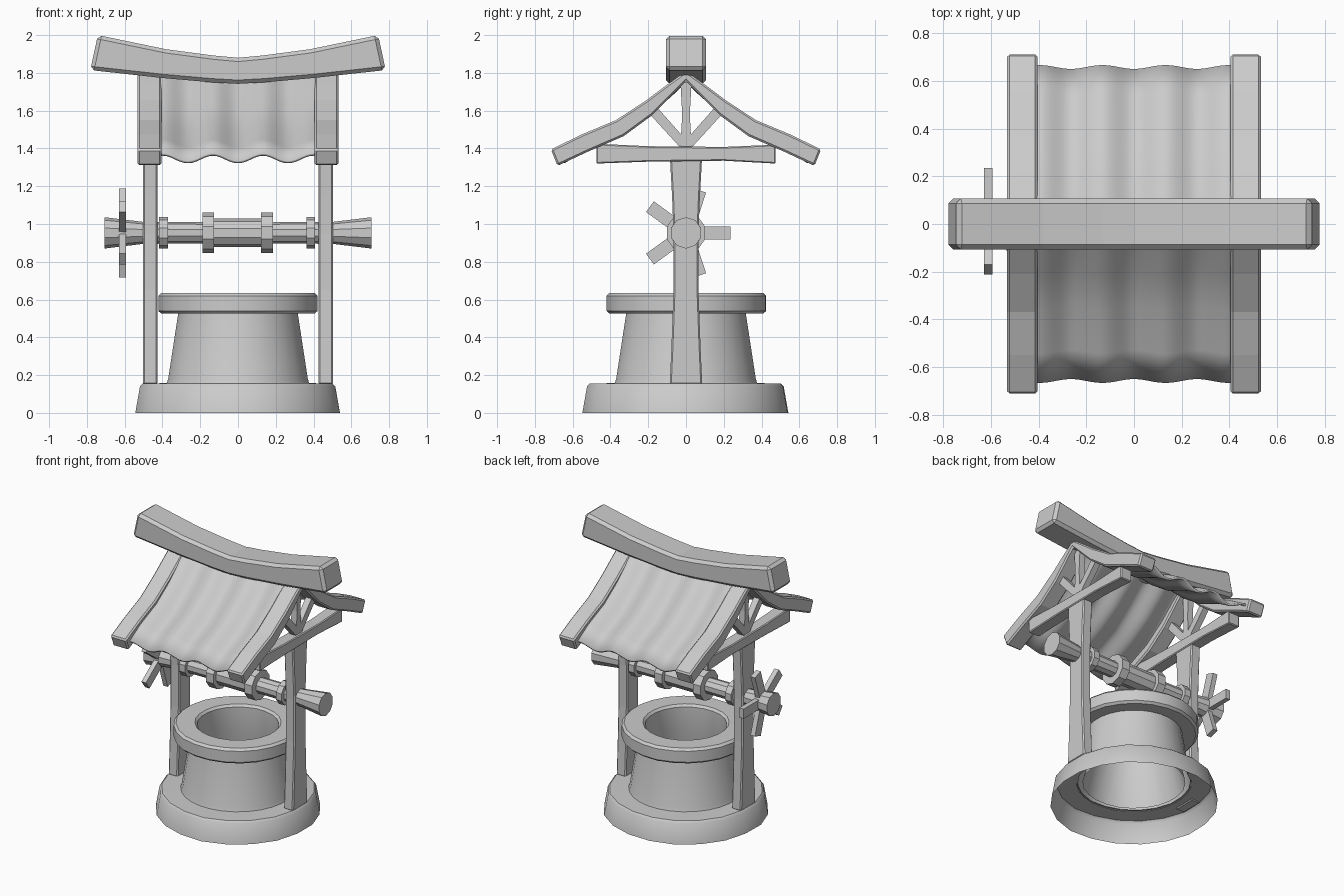
import bpy, bmesh, math, random
from mathutils import Matrix

if "Cube" in bpy.data.objects:
    bpy.data.objects.remove(bpy.data.objects["Cube"])

random.seed(4)


def make(name, verts, faces, bevel=0.0, smooth=False):
    me = bpy.data.meshes.new(name)
    me.from_pydata(verts, [], faces)
    bm = bmesh.new()
    bm.from_mesh(me)
    bmesh.ops.recalc_face_normals(bm, faces=bm.faces)
    bm.to_mesh(me)
    bm.free()
    ob = bpy.data.objects.new(name, me)
    bpy.context.collection.objects.link(ob)
    if bevel:
        m = ob.modifiers.new("edge", 'BEVEL')
        m.width, m.segments, m.limit_method = bevel, 1, 'ANGLE'
        m.angle_limit = math.radians(40)
    if smooth:
        bpy.ops.object.select_all(action='DESELECT')
        ob.select_set(True)
        bpy.context.view_layer.objects.active = ob
        bpy.ops.object.shade_smooth_by_angle(angle=math.radians(35))
    return ob


def lathe(name, profile, n, along_x=False, smooth=False, jitter=0.0, caps=False):
    """Revolve (radius, height) points about z, or about x at axle height."""
    wob = [1 + random.uniform(-jitter, jitter) for _ in range(n)]
    verts, faces = [], []
    for r, h in profile:
        for i in range(n):
            a = 2 * math.pi * (i + 0.5) / n
            c, s = r * wob[i] * math.cos(a), r * wob[i] * math.sin(a)
            verts.append((h, c, AXLE_Z + s) if along_x else (c, s, h))
    for j in range(len(profile) - 1):
        for i in range(n):
            k = (i + 1) % n
            faces.append((j * n + i, j * n + k, (j + 1) * n + k, (j + 1) * n + i))
    if caps:
        last = (len(profile) - 1) * n
        faces += [tuple(range(n)), tuple(range(last, last + n))]
    return make(name, verts, faces, smooth=smooth)


def bar(name, sections, bevel=0.0):
    """Join four-cornered cross-sections into a solid bar."""
    verts = [p for s in sections for p in s]
    faces = [(0, 1, 2, 3), tuple(len(verts) - 4 + i for i in range(4))]
    for j in range(len(sections) - 1):
        for i in range(4):
            k = (i + 1) % 4
            faces.append((4 * j + i, 4 * j + k, 4 * j + 4 + k, 4 * j + 4 + i))
    return make(name, verts, faces, bevel)


def yz_bar(name, pairs, x0, x1, bevel=0.0):
    """Bar whose outline in the yz plane is given as pairs of opposite points."""
    return bar(name, [[(x0, *a), (x1, *a), (x1, *b), (x0, *b)] for a, b in pairs], bevel)


AXLE_Z = 0.953

# Stone base, tapered well wall, and rim with inner shaft
lathe("base", [(.55, 0), (.525, .14), (.51, .155), (.37, .158)], 20, smooth=True, jitter=.012)
lathe("well_wall", [(.38, .155), (.372, .18), (.318, .53)], 28, smooth=True)
lathe("well_rim", [(.315, .525), (.41, .525), (.426, .54), (.426, .62), (.41, .636),
                   (.285, .636), (.27, .62), (.27, .45), (.34, .156)], 24, smooth=True, jitter=.005)

# Roof slope: (y, top z, bottom z) from ridge to eave
slope = [((0, 1.81), (0, 1.755)), ((.09, 1.745), (.06, 1.695)), ((.21, 1.655), (.18, 1.575)),
         ((.37, 1.55), (.33, 1.465)), ((.55, 1.475), (.515, 1.385)), ((.715, 1.395), (.68, 1.308))]
full_slope = [((-a[0], a[1]), (-b[0], b[1])) for a, b in reversed(slope[1:])] + slope

# Timber frame on each side
for side, s in (("left", -1), ("right", 1)):
    yz_bar(side + "_post", [((-w, z), (w, z)) for w, z in
           ((.086, .15), (.077, .35), (.066, .65), (.066, .95), (.074, 1.15), (.086, 1.37))],
           s * .427, s * .503, .008)
    yz_bar(side + "_crossbeam", [((y, zt), (y, zb)) for y, zt, zb in
           ((-.475, 1.425, 1.32), (-.2, 1.412, 1.33), (.2, 1.408, 1.335), (.475, 1.42, 1.32))],
           s * .42, s * .51, .006)
    yz_bar(side + "_king_post", [((-.03, 1.4), (.03, 1.4)), ((-.02, 1.58), (.02, 1.58)),
           ((-.03, 1.76), (.03, 1.76))], s * .445, s * .49)
    for end, d in (("front", -1), ("back", 1)):
        yz_bar(f"{side}_{end}_strut", [((0, 1.445), (d * .035, 1.41)),
               ((d * .155, 1.62), (d * .195, 1.585))], s * .445, s * .49)
    yz_bar(side + "_rafter", full_slope, s * .405, s * .532, .01)

# Corrugated roof sheet following the rafters
xs = [-.42 + .84 * i / 48 for i in range(49)]
path = [((a[0] + b[0]) / 2, a[1] * .4 + b[1] * .6) for a, b in full_slope]
path[0], path[-1] = (-.655, 1.348), (.655, 1.348)
verts = []
for y, z in path:
    for x in xs:
        w = -.02 * math.cos(2 * math.pi * x / .265)
        verts.append((x, y + .4 * w * (1 if y > 0 else -1 if y < 0 else 0), z + w))
n = len(xs)
faces = [(j * n + i, j * n + i + 1, (j + 1) * n + i + 1, (j + 1) * n + i)
         for j in range(len(path) - 1) for i in range(n - 1)]
roof = make("roof_sheet", verts, faces, smooth=True)
sol = roof.modifiers.new("thickness", 'SOLIDIFY')
sol.thickness, sol.offset = .015, 0

# Sagging ridge beam: (x top, z top, x bottom, z bottom)
half = [(0, 1.88, 0, 1.742), (.13, 1.892, .14, 1.75), (.38, 1.925, .4, 1.773), (.742, 2.0, .782, 1.815)]
ridge = [(-a, b, -c, d) for a, b, c, d in reversed(half[1:])] + half
bar("ridge_beam", [[(a, -.107, b), (a, .107, b), (c, .107, d), (c, -.107, d)]
                   for a, b, c, d in ridge], .02)

# Winding axle with flared ends and collars
lathe("axle", [(.083, -.708), (.058, -.5), (.056, -.14), (.076, -.139), (.076, .139),
               (.056, .14), (.058, .5), (.083, .708)], 10, along_x=True, caps=True)
for name, x, r, w in (("outer_collar_left", -.395, .084, .024), ("inner_collar_left", -.157, .107, .031),
                      ("inner_collar_right", .153, .107, .031), ("outer_collar_right", .385, .084, .022)):
    lathe(name, [(r, x - w), (r, x + w)], 10, along_x=True, caps=True)

# Five-spoked hand wheel on the left end
for i in range(5):
    sp = bar(f"wheel_spoke_{i + 1}", [[(-.63, y, -.035), (-.594, y, -.035), (-.594, y, .035), (-.63, y, .035)]
                                      for y in (.02, .236)])
    sp.matrix_world = Matrix.Translation((0, 0, AXLE_Z)) @ Matrix.Rotation(2 * math.pi * i / 5, 4, 'X')
